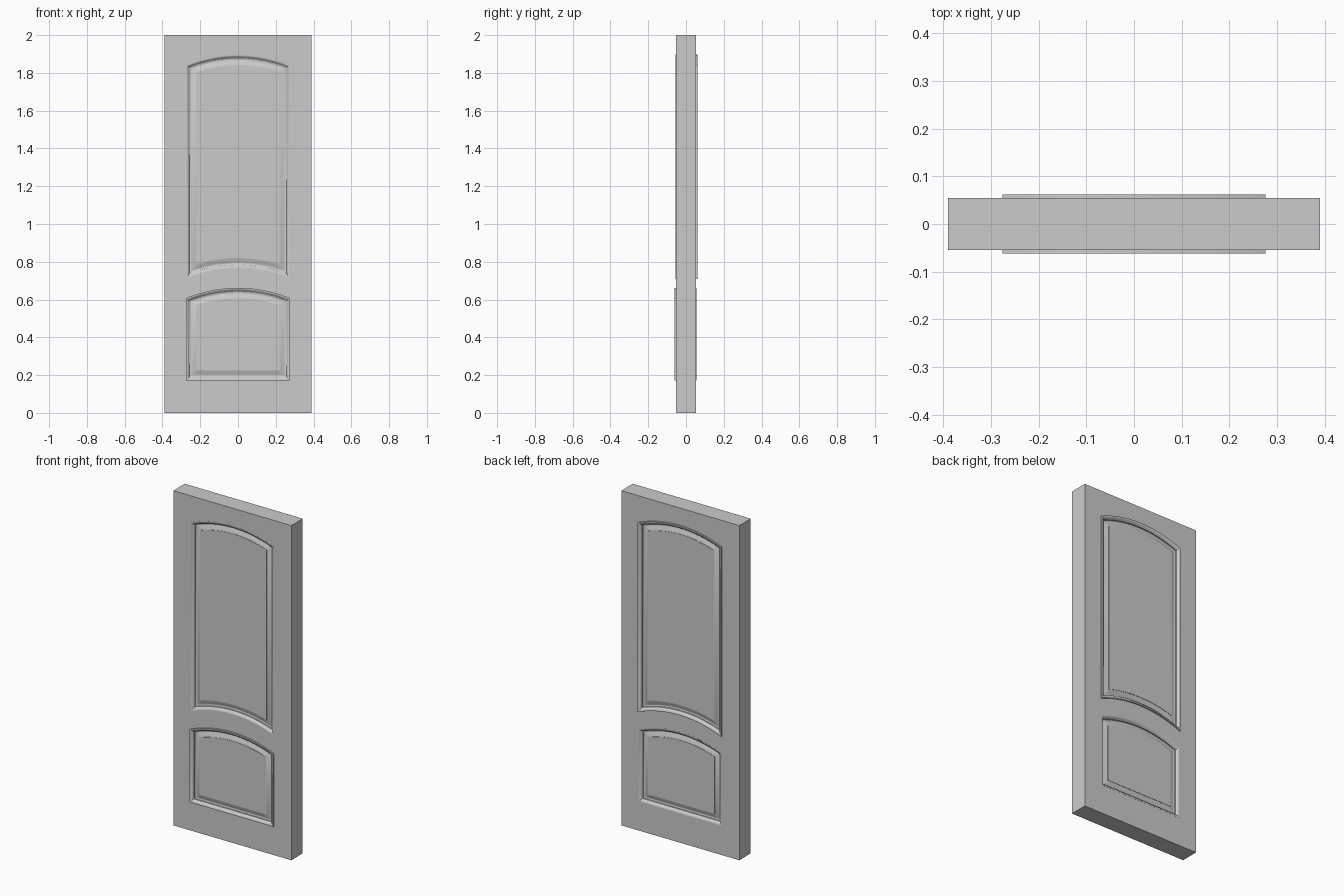
import bpy, bmesh, math

cube = bpy.data.objects.get("Cube")
if cube:
    bpy.data.objects.remove(cube, do_unlink=True)

HALF_W, SEAM = 0.39, 0.276      # door half width, stile seam
FRONT, BACK = -0.054, 0.054
SAG, STEPS = 0.055, 24          # rise and segments of every arch
RADIUS = (SEAM**2 + SAG**2) / (2 * SAG)


def finish(name, bm, smooth=False):
    bmesh.ops.recalc_face_normals(bm, faces=bm.faces)
    mesh = bpy.data.meshes.new(name)
    bm.to_mesh(mesh)
    bm.free()
    obj = bpy.data.objects.new(name, mesh)
    bpy.context.collection.objects.link(obj)
    if smooth:
        bpy.ops.object.select_all(action='DESELECT')
        obj.select_set(True)
        bpy.context.view_layer.objects.active = obj
        bpy.ops.object.shade_smooth_by_angle(angle=math.radians(25))
    return obj


def edge_line(side_z, arched, inset=0.0, direction=1):
    """Left-to-right points of an edge; direction is the way the inset moves it."""
    half = SEAM - inset
    pts = []
    for i in range(STEPS + 1):
        x = half * (2 * i / STEPS - 1)
        if arched:
            r = RADIUS + direction * inset
            z = side_z + SAG - RADIUS + math.sqrt(r * r - x * x)
        else:
            z = side_z + direction * inset
        pts.append((x, z))
    return pts


def ring(low, high, inset=0.0):
    """Closed outline between a low and a high edge, each (z, arched)."""
    return edge_line(*low, inset, 1) + edge_line(*high, inset, -1)[::-1]


def bridge(bm, a, b):
    for i in range(len(a)):
        j = (i + 1) % len(a)
        bm.faces.new((a[i], a[j], b[j], b[i]))


def lofted(name, loops, smooth=False):
    """Solid through a list of (outline, y) loops, capped at both ends."""
    bm = bmesh.new()
    rows = [[bm.verts.new((x, y, z)) for x, z in pts] for pts, y in loops]
    for a, b in zip(rows, rows[1:]):
        bridge(bm, a, b)
    for cap in (rows[0], rows[-1]):
        n = len(cap)
        for i in range(STEPS):
            bm.faces.new((cap[i], cap[i + 1], cap[n - 2 - i], cap[n - 1 - i]))
    return finish(name, bm, smooth)


# Stiles
for name, s in (("left_stile", 1), ("right_stile", -1)):
    bm = bmesh.new()
    bmesh.ops.create_cube(bm, size=1)
    for v in bm.verts:
        v.co.x = s * (SEAM + HALF_W) / 2 + v.co.x * (HALF_W - SEAM)
        v.co.y *= BACK - FRONT
        v.co.z = 2 * v.co.z + 1
    finish(name, bm)

# Edges shared by rails and panels: (height at the seam, arched)
floor, top = (0.0, False), (2.0, False)
lower_base, lower_arch = (0.172, False), (0.607, True)
upper_base, upper_arch = (0.71, True), (1.842, True)

# Rails
for name, low, high in (("bottom_rail", floor, lower_base),
                        ("middle_rail", lower_arch, upper_base),
                        ("top_rail", upper_arch, top)):
    outline = ring(low, high)
    lofted(name, [(outline, FRONT), (outline, BACK)])

# Raised panels with moulding: (inset, depth below the moulding's face)
PROFILE = [(0.0, 0.0), (0.004, 0.0), (0.008, 0.001), (0.012, 0.004),
           (0.016, 0.009), (0.02, 0.012), (0.02, 0.02), (0.028, 0.022),
           (0.036, 0.020), (0.046, 0.015), (0.056, 0.013), (0.056, 0.011)]
for name, low, high, front, back in (
        ("lower_panel", lower_base, lower_arch, -0.062, 0.0545),
        ("upper_panel", upper_base, upper_arch, -0.0545, 0.062)):
    loops = [(ring(low, high, d), front + h) for d, h in reversed(PROFILE)]
    loops += [(ring(low, high, d), back - h) for d, h in PROFILE]
    lofted(name, loops, smooth=True)
